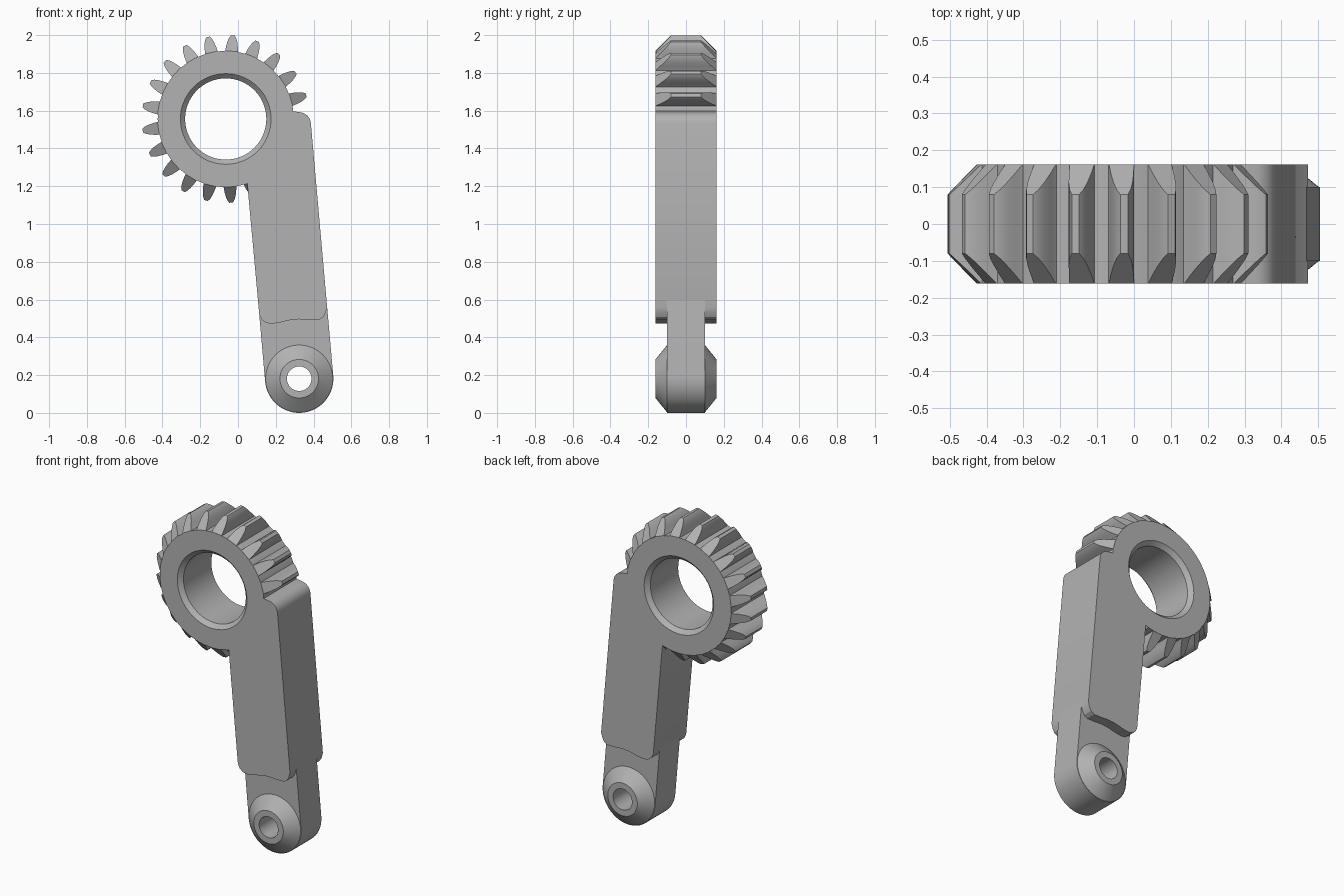
import bpy, bmesh, math

if "Cube" in bpy.data.objects:
    bpy.data.objects.remove(bpy.data.objects["Cube"])

GEAR = (-0.065, 1.556)     # gear centre in x, z
PIN = (0.324, 0.181)       # small end centre in x, z
HALF = 0.162               # half thickness of gear and arm
ROOT, TIP = 0.36, 0.444
PITCH = 360 / 21
SLOPE = 0.0885             # lean of the arm

steel = bpy.data.materials.new("grey metal")
steel.diffuse_color = (0.45, 0.45, 0.45, 1)
steel.use_nodes = True
steel.node_tree.nodes["Principled BSDF"].inputs["Base Color"].default_value = steel.diffuse_color


def arc(c, r, a0, a1, n):
    return [(c[0] + r * math.cos(math.radians(a0 + (a1 - a0) * i / n)),
             c[1] + r * math.sin(math.radians(a0 + (a1 - a0) * i / n))) for i in range(n + 1)]


def finish(bm, name):
    bmesh.ops.recalc_face_normals(bm, faces=bm.faces)
    me = bpy.data.meshes.new(name)
    bm.to_mesh(me)
    bm.free()
    me.materials.append(steel)
    ob = bpy.data.objects.new(name, me)
    bpy.context.collection.objects.link(ob)
    bpy.context.view_layer.objects.active = ob
    ob.select_set(True)
    bpy.ops.object.shade_smooth_by_angle(angle=math.radians(28))
    ob.select_set(False)


def bridge(bm, a, b):
    n = len(a)
    for i in range(n):
        bm.faces.new((a[i], a[(i + 1) % n], b[(i + 1) % n], b[i]))


def slab(name, outline, half, centre, rings, n=64):
    """Plate from an x-z outline; rings (radius, y) run from its face into the bore."""
    bm = bmesh.new()
    outer, bore = [], []
    for s in (-1, 1):
        def loop(points, y):
            return [bm.verts.new((x, s * y, z)) for x, z in points]
        rim = loop(outline, half)
        hoops = [loop(arc(centre, r, 0, 360, n)[:-1], y) for r, y in rings]
        edges = [bm.edges.new((l[i], l[i - 1])) for l in (rim, hoops[0]) for i in range(len(l))]
        bmesh.ops.triangle_fill(bm, edges=edges, use_beauty=True)
        for a, b in zip(hoops, hoops[1:]):
            bridge(bm, a, b)
        outer.append(rim)
        bore.append(hoops[-1])
    bridge(bm, *outer)
    bridge(bm, *bore)
    bmesh.ops.dissolve_limit(bm, angle_limit=0.001, verts=[], edges=[
        e for e in bm.edges if len(e.link_faces) == 2 and e.calc_face_angle() < 0.0005])
    finish(bm, name)


def left_x(z):
    return 0.144 - SLOPE * (z - 0.165)


def right_x(z):
    return 0.504 - SLOPE * (z - 0.197)


# Gear hub and thick arm in one outline, with a wavy lower end
wave = [(0.464, 0.53), (0.452, 0.507), (0.43, 0.493), (0.38, 0.493), (0.32, 0.496),
        (0.27, 0.49), (0.22, 0.478), (0.18, 0.472), (0.15, 0.476), (0.126, 0.493)]
body = arc(GEAR, ROOT, 9, 288.5, 80)
body += [(left_x(0.52), 0.52)] + wave[::-1] + [(right_x(0.56), 0.56)]
body += arc((0.322, 1.528), 0.064, 5, 85, 8) + [(0.29, 1.597)]
slab("gear_arm", body, HALF, GEAR, [(0.24, HALF), (0.215, 0.137)])

# Thin end of the arm with conical bosses and a pin hole
link = arc(PIN, 0.181, 185, 365, 36) + [(right_x(0.6), 0.6), (left_x(0.6), 0.6)]
slab("pin_end", link, 0.1, PIN, [(0.178, 0.1), (0.102, HALF), (0.065, HALF)])

# Gear teeth, chamfered at both ends down to the root
bm = bmesh.new()
profile = [(0.345, 0.038), (0.36, 0.034), (0.385, 0.031), (0.41, 0.026), (0.43, 0.019), (TIP, 0.010)]
for k in range(17):
    a = math.radians(16.5 + PITCH * k)
    ca, sa = math.cos(a), math.sin(a)
    rows = []
    for r, w in profile:
        h = HALF - 0.0005 - max(0, r - ROOT) / (TIP - ROOT) * 0.082
        rows.append([bm.verts.new((GEAR[0] + r * ca - t * w * sa, s * h, GEAR[1] + r * sa + t * w * ca))
                     for t, s in ((-1, -1), (1, -1), (1, 1), (-1, 1))])
    for lo, hi in zip(rows, rows[1:]):
        bridge(bm, lo, hi)
    bm.faces.new(rows[0])
    bm.faces.new(rows[-1])
finish(bm, "gear_teeth")
